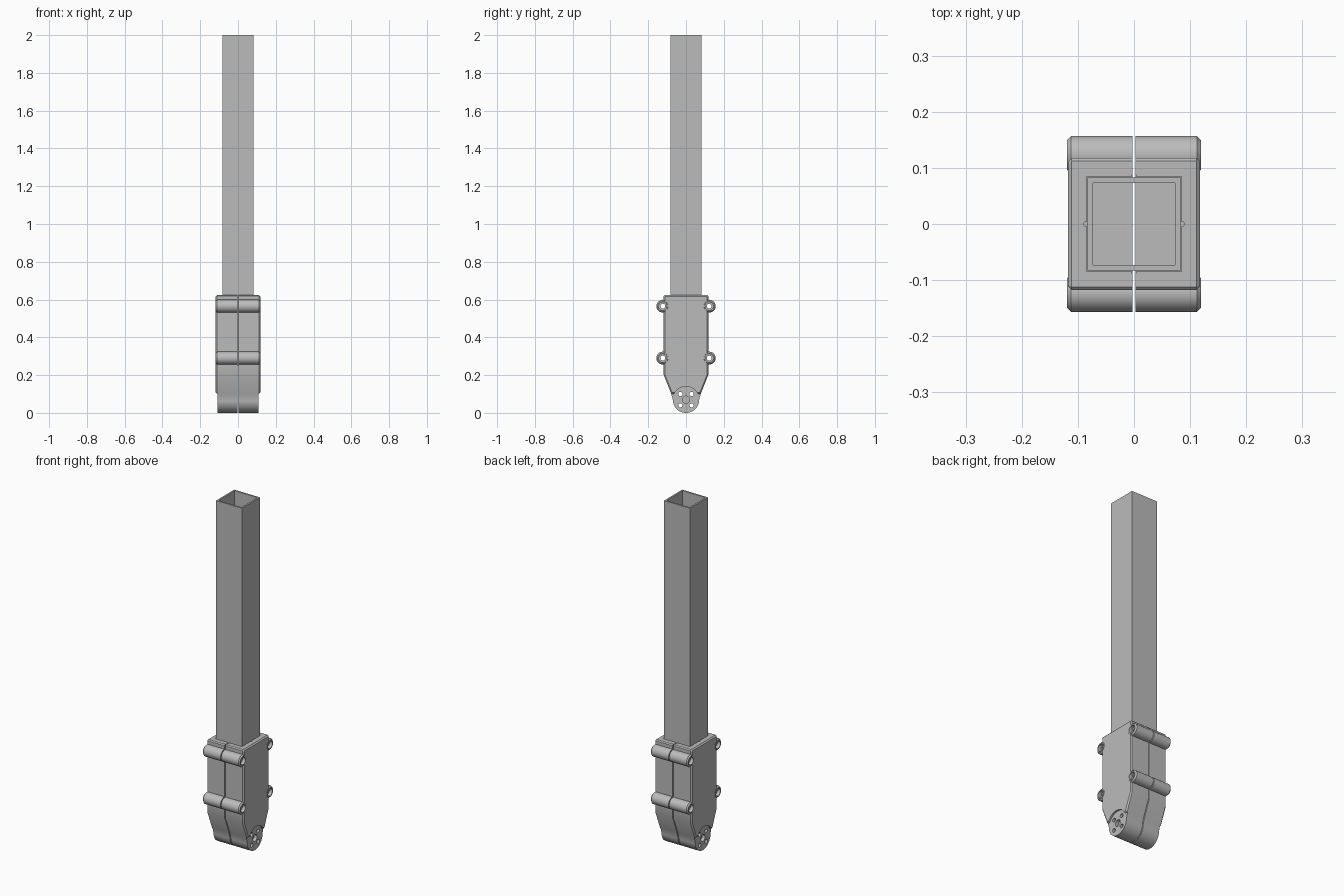
import bpy, bmesh
from math import pi, cos, sin
from mathutils import Matrix, Vector

cube = bpy.data.objects.get("Cube")
if cube:
    bpy.data.objects.remove(cube)

grey = bpy.data.materials.new("plain grey")
grey.use_nodes = True
grey.diffuse_color = (0.5, 0.5, 0.5, 1)
grey.node_tree.nodes["Principled BSDF"].inputs["Base Color"].default_value = (0.5, 0.5, 0.5, 1)

GAP, FACE, SIDE = 0.0025, 0.108, 0.118      # split plane, hub face, outer side
HUB_Z, HUB_R = 0.07, 0.07
LUG_Y, LUG_Z = 0.123, (0.29, 0.565)


def make(name, bm):
    bmesh.ops.recalc_face_normals(bm, faces=bm.faces[:])
    mesh = bpy.data.meshes.new(name)
    bm.to_mesh(mesh)
    bm.free()
    mesh.materials.append(grey)
    ob = bpy.data.objects.new(name, mesh)
    bpy.context.collection.objects.link(ob)
    return ob


def activate(ob):
    bpy.ops.object.select_all(action="DESELECT")
    ob.select_set(True)
    bpy.context.view_layer.objects.active = ob


def prism(name, outline, x0, x1, chamfer=0):
    """Extrude a (y, z) outline along x, optionally chamfering the outer rim."""
    bm = bmesh.new()
    base = bm.faces.new([bm.verts.new((x0, y, z)) for y, z in outline])
    bmesh.ops.extrude_face_region(bm, geom=[base], use_keep_orig=True)
    far = bm.verts[len(outline):]
    for v in far:
        v.co.x = x1
    if chamfer:
        rim = [e for e in bm.edges if all(abs(v.co.x - x1) < 1e-6 for v in e.verts)]
        bmesh.ops.bevel(bm, geom=rim, offset=chamfer, segments=1, affect="EDGES")
    return make(name, bm)


def box(name, half, z0, z1):
    bm = bmesh.new()
    bmesh.ops.create_cube(bm, size=1, matrix=Matrix.Translation((0, 0, (z0 + z1) / 2))
                          @ Matrix.Diagonal((2 * half, 2 * half, z1 - z0, 1)))
    return make(name, bm)


def rod(radius, a, b, sides=32):
    """Cutter cylinder between two points."""
    a, b = Vector(a), Vector(b)
    bm = bmesh.new()
    turn = (b - a).to_track_quat("Z", "Y").to_matrix().to_4x4()
    bmesh.ops.create_cone(bm, cap_ends=True, segments=sides, radius1=radius, radius2=radius,
                          depth=(b - a).length, matrix=Matrix.Translation((a + b) / 2) @ turn)
    return make("cutter", bm)


def cut(ob, cutter):
    activate(ob)
    mod = ob.modifiers.new("cut", "BOOLEAN")
    mod.operation, mod.solver, mod.object = "DIFFERENCE", "EXACT", cutter
    bpy.ops.object.modifier_apply(modifier=mod.name)
    bpy.data.objects.remove(cutter)


def finish(ob, axes=(True, False, False)):
    activate(ob)
    if any(axes):
        mod = ob.modifiers.new("mirror", "MIRROR")
        mod.use_axis = axes
        mod.use_mirror_merge = False
        bpy.ops.object.modifier_apply(modifier=mod.name)
    bpy.ops.object.shade_smooth_by_angle(angle=pi / 6)


# Housing outline: straight sides, tapered nose, round hub end
edge = [(0.112, 0.624), (SIDE, 0.618), (SIDE, 0.2), (0.078, 0.1)]
arc = [(HUB_R * cos(pi * i / 28), HUB_Z - HUB_R * sin(pi * i / 28)) for i in range(29)]
back = [(-y, z) for y, z in reversed(edge)]

housing = prism("housing_halves", edge + arc + back, GAP, FACE)
plates = prism("side_plates", edge + back, FACE, SIDE, chamfer=0.007)
cut(plates, rod(HUB_R, (0.09, 0, HUB_Z), (0.2, 0, HUB_Z), 56))

# Socket for the tube with small relief notches
cut(housing, box("cutter", 0.085, 0.25, 0.8))
for x, y in ((0.086, 0), (0, 0.086), (0, -0.086)):
    cut(housing, rod(0.004, (x, y, 0.25), (x, y, 0.8), 12))

# Hub bolt circle and blind centre bore
for y in (-0.03, 0.03):
    for dz in (-0.03, 0.03):
        cut(housing, rod(0.011, (-0.1, y, HUB_Z + dz), (0.2, y, HUB_Z + dz), 24))
cut(housing, rod(0.019, (0.09, 0, HUB_Z), (0.2, 0, HUB_Z)))

# Bolt holes and counterbores beside each clamp lug
for z in LUG_Z:
    for y in (-LUG_Y, LUG_Y):
        for ob in (housing, plates):
            cut(ob, rod(0.013, (-0.1, y, z), (0.2, y, z)))
            cut(ob, rod(0.021, (0.1, y, z), (0.2, y, z)))
finish(housing)
finish(plates)

# Clamp lugs: chamfered sleeves lathed about x
section = [(GAP, 0.013), (GAP, 0.034), (0.112, 0.034), (0.119, 0.027),
           (0.119, 0.021), (0.1, 0.021), (0.1, 0.013)]
for label, z in zip(("lower", "upper"), LUG_Z):
    bm = bmesh.new()
    ring = [bm.verts.new((x, LUG_Y + r, z)) for x, r in section]
    loop = [bm.edges.new((ring[i - 1], ring[i])) for i in range(len(ring))]
    bmesh.ops.spin(bm, geom=ring + loop, cent=(0, LUG_Y, z), axis=(1, 0, 0),
                   angle=2 * pi, steps=32)
    bmesh.ops.remove_doubles(bm, verts=bm.verts[:], dist=1e-5)
    finish(make(label + "_clamp_lugs", bm), (True, True, False))

# Square hollow tube
tube = box("square_tube", 0.0825, 0.25, 2.0)
cut(tube, box("cutter", 0.073, 0.2, 2.1))
finish(tube, (False, False, False))
